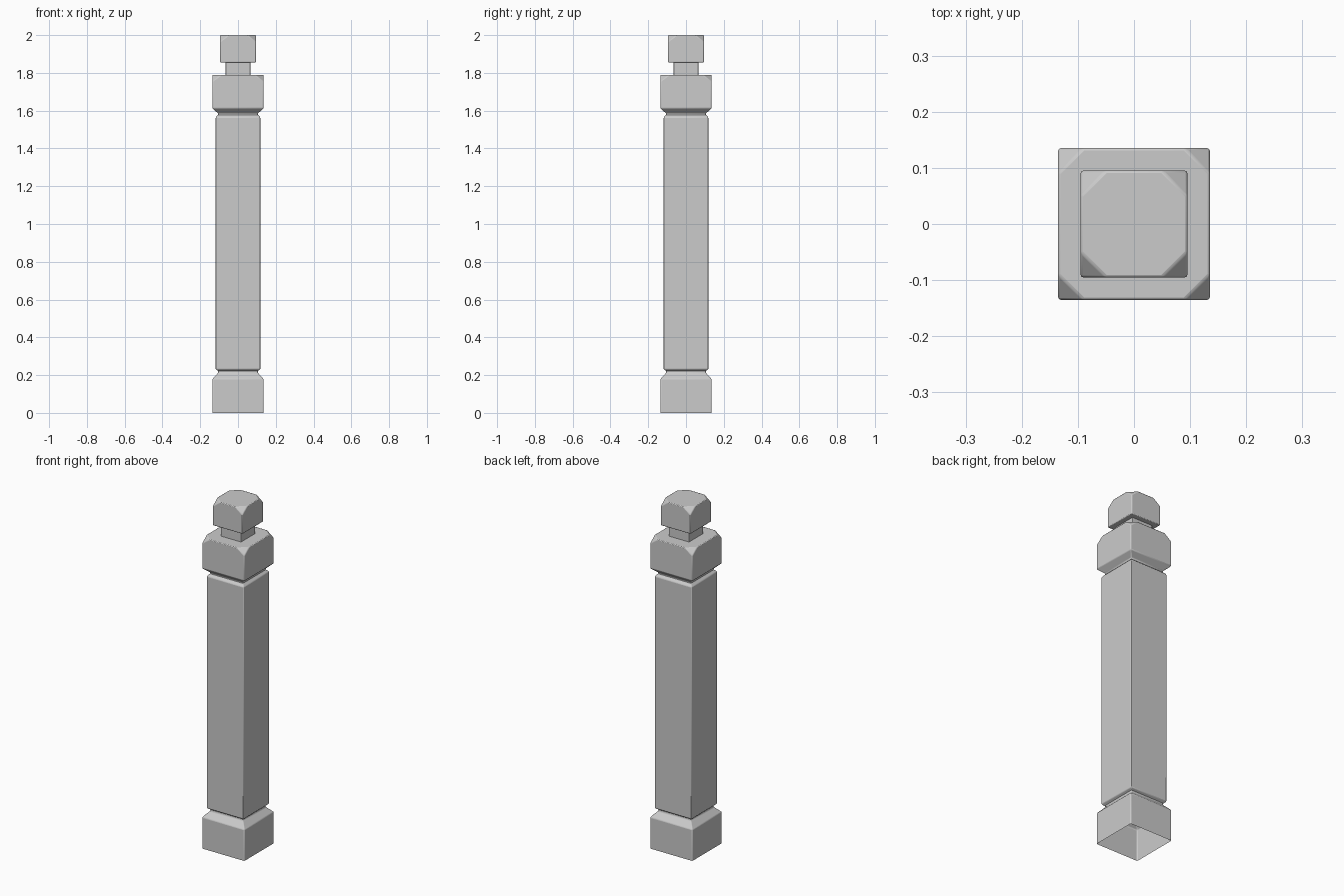
import bpy, bmesh
from mathutils import Vector

cube = bpy.data.objects.get("Cube")
if cube:
    bpy.data.objects.remove(cube, do_unlink=True)

stone = bpy.data.materials.new("grey_stone")
stone.use_nodes = True
GREY = (0.6, 0.6, 0.6, 1)
stone.diffuse_color = GREY
stone.node_tree.nodes["Principled BSDF"].inputs["Base Color"].default_value = GREY

SIGNS = [(-1, -1), (1, -1), (1, 1), (-1, 1)]


def square_part(name, profile, cap_top=False, cut=None, bevel=0.004):
    """Loft square rings of (half width, height); cut = (side, depth) trims the top corners."""
    bm = bmesh.new()
    rings = [[bm.verts.new((sx * h, sy * h, z)) for sx, sy in SIGNS] for h, z in profile]
    for low, high in zip(rings, rings[1:]):
        for i in range(4):
            j = (i + 1) % 4
            bm.faces.new((low[i], low[j], high[j], high[i]))
    if cap_top:
        bm.faces.new(rings[-1])
    if cut:
        side, depth = cut
        h, top = profile[-1]
        for sx, sy in SIGNS:
            res = bmesh.ops.bisect_plane(
                bm, geom=bm.verts[:] + bm.edges[:] + bm.faces[:],
                plane_co=Vector((sx * h, sy * h, top - depth)),
                plane_no=Vector((sx / side, sy / side, 1 / depth)).normalized(),
                clear_outer=True)
            edges = [e for e in res["geom_cut"] if isinstance(e, bmesh.types.BMEdge)]
            bmesh.ops.edgeloop_fill(bm, edges=edges)
    bmesh.ops.recalc_face_normals(bm, faces=bm.faces[:])
    mesh = bpy.data.meshes.new(name)
    bm.to_mesh(mesh)
    bm.free()
    mesh.materials.append(stone)
    obj = bpy.data.objects.new(name, mesh)
    bpy.context.collection.objects.link(obj)
    # Softly worn edges
    mod = obj.modifiers.new("worn_edges", "BEVEL")
    mod.width = bevel
    mod.segments = 2
    mod.limit_method = "ANGLE"
    bpy.ops.object.select_all(action="DESELECT")
    obj.select_set(True)
    bpy.context.view_layer.objects.active = obj
    bpy.ops.object.shade_smooth_by_angle()
    return obj


# Plinth with sloped shoulder, hollow underneath
square_part("base", [(0.135, 0), (0.135, 0.18), (0.105, 0.212), (0.105, 0.222)])
# Long shaft between two grooves
square_part("shaft", [(0.105, 0.222), (0.118, 0.23), (0.118, 1.565), (0.105, 1.578)])
# Collar with sloped underside and trimmed top corners
square_part("collar", [(0.105, 1.578), (0.105, 1.585), (0.135, 1.612), (0.135, 1.79)],
            cap_top=True, cut=(0.045, 0.035))
# Neck
square_part("neck", [(0.065, 1.788), (0.065, 1.855)], bevel=0.002)
# Cap block with trimmed top corners
square_part("cap", [(0.065, 1.855), (0.095, 1.855), (0.095, 2.0)],
            cap_top=True, cut=(0.045, 0.035))
